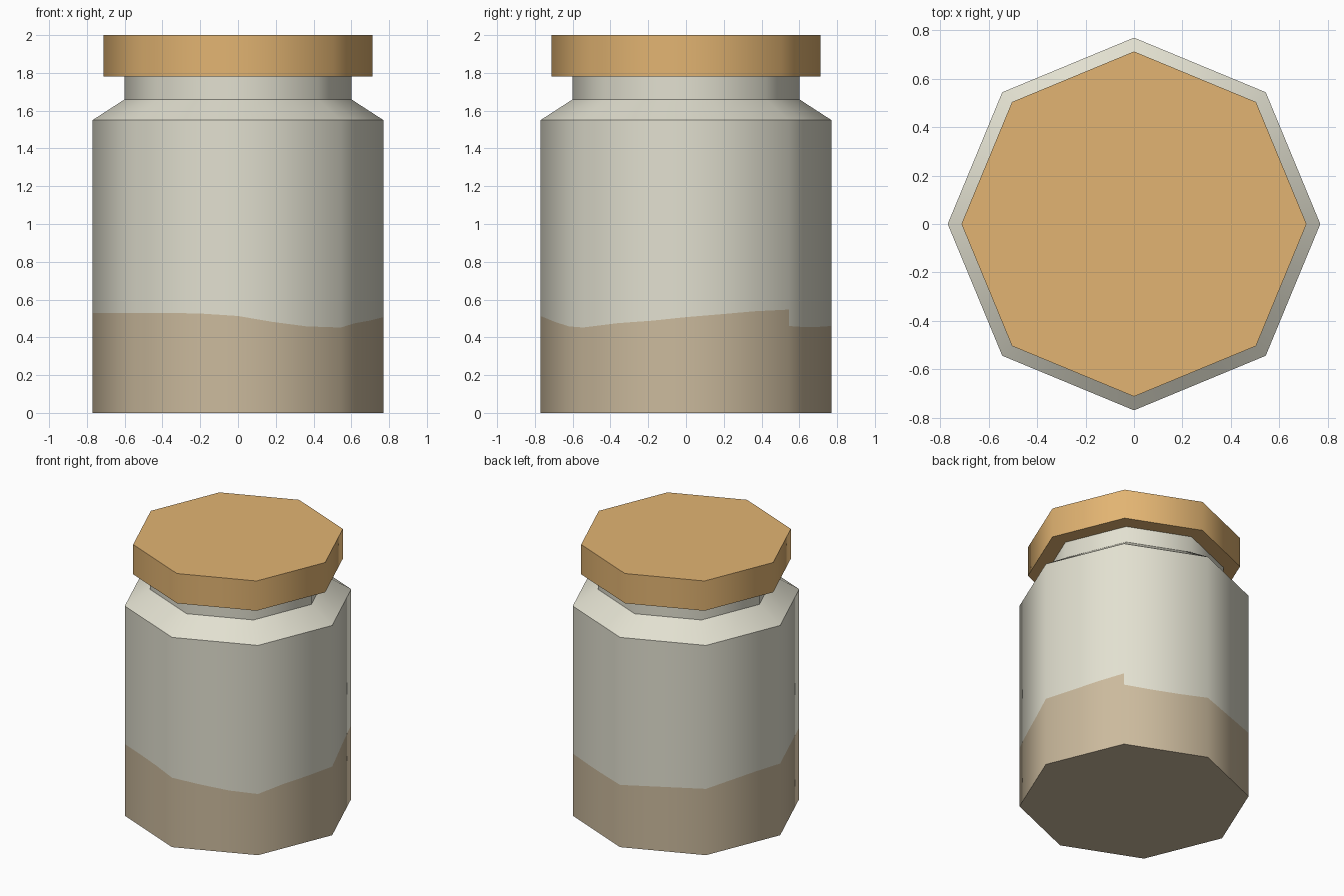
import bpy, bmesh, math
from mathutils import Vector

if "Cube" in bpy.data.objects:
    bpy.data.objects.remove(bpy.data.objects["Cube"])

SIDES, SPLIT = 8, 3          # octagon, each flat panel cut in three columns


def material(name, srgb):
    m = bpy.data.materials.new(name)
    m.diffuse_color = [(c / 255 / 12.92 if c < 11 else ((c / 255 + 0.055) / 1.055) ** 2.4)
                       for c in srgb] + [1]
    m.use_nodes = True
    m.node_tree.nodes["Principled BSDF"].inputs["Base Color"].default_value = m.diffuse_color
    return m


glass = material("pale glass", (226, 224, 208))
sand = material("sand", (203, 186, 157))
cork = material("cork", (226, 180, 114))


def ring(radius, split):
    """Points around an octagon, starting at the 45 degree corner."""
    corners = [Vector((radius * math.cos(math.radians(45 * k + 45)),
                       radius * math.sin(math.radians(45 * k + 45)))) for k in range(SIDES + 1)]
    return [corners[k].lerp(corners[k + 1], s / split) for k in range(SIDES) for s in range(split)]


def finish(bm, name, mats):
    """Make the object, with shading rounded around z and crisp between bands."""
    mesh = bpy.data.meshes.new(name)
    bm.to_mesh(mesh)
    bm.free()
    for m in mats:
        mesh.materials.append(m)
    mesh.shade_smooth()
    normals = [None] * len(mesh.loops)
    for p in mesh.polygons:
        nz = max(-1.0, min(1.0, p.normal.z))
        for li in p.loop_indices:
            co = mesh.vertices[mesh.loops[li].vertex_index].co
            n = Vector((co.x, co.y, 0)).normalized() * math.sqrt(1 - nz * nz)
            n.z = nz
            normals[li] = n
    mesh.normals_split_custom_set(normals)
    ob = bpy.data.objects.new(name, mesh)
    bpy.context.collection.objects.link(ob)
    return ob


def add_ring(bm, radius, z, split):
    return [bm.verts.new((p.x, p.y, z)) for p in ring(radius, split)]


def bridge(bm, a, b):
    n = len(a)
    return [bm.faces.new((a[i], a[(i + 1) % n], b[(i + 1) % n], b[i])) for i in range(n)]


# Jar: wavy sand fill line, three heights per panel, with a step at the seam
fill = [.460, .455, .455, .460, .470, .480, .490, .505, .520, .530, .530, .530,
        .530, .530, .525, .513, .482, .458, .452, .475, .488, .507, .522, .538]
SEAM_TOP = .547
bm = bmesh.new()
base = add_ring(bm, .77, 0, SPLIT)
line = [bm.verts.new((p.x, p.y, z)) for p, z in zip(ring(.77, SPLIT), fill)]
seam = bm.verts.new((line[0].co.x, line[0].co.y, SEAM_TOP))
shoulder = add_ring(bm, .77, 1.55, SPLIT)
n = len(base)
for i in range(n):
    j = (i + 1) % n
    low = [base[i], base[j], line[j], line[i]]
    high = [line[i], line[j], shoulder[j], shoulder[i]]
    if i == n - 1:                       # last column rises to the seam step
        low = [base[i], base[j], line[j], seam, line[i]]
        high = [line[i], seam, shoulder[j], shoulder[i]]
    elif i == 0:
        high = [line[i], line[j], shoulder[j], shoulder[i], seam]
    bm.faces.new(low).material_index = 1
    bm.faces.new(high)
bm.faces.new(base[::-1]).material_index = 1
# sloped shoulder and neck
neck_low = add_ring(bm, .60, 1.66, SPLIT)
neck_top = add_ring(bm, .60, 1.78, SPLIT)
bridge(bm, shoulder, neck_low)
bridge(bm, neck_low, neck_top)
finish(bm, "jar", [glass, sand])

# Lid
bm = bmesh.new()
bottom = add_ring(bm, .713, 1.78, 1)
top = add_ring(bm, .713, 2.0, 1)
bridge(bm, bottom, top)
bm.faces.new(bottom[::-1])
bm.faces.new(top)
finish(bm, "lid", [cork])
